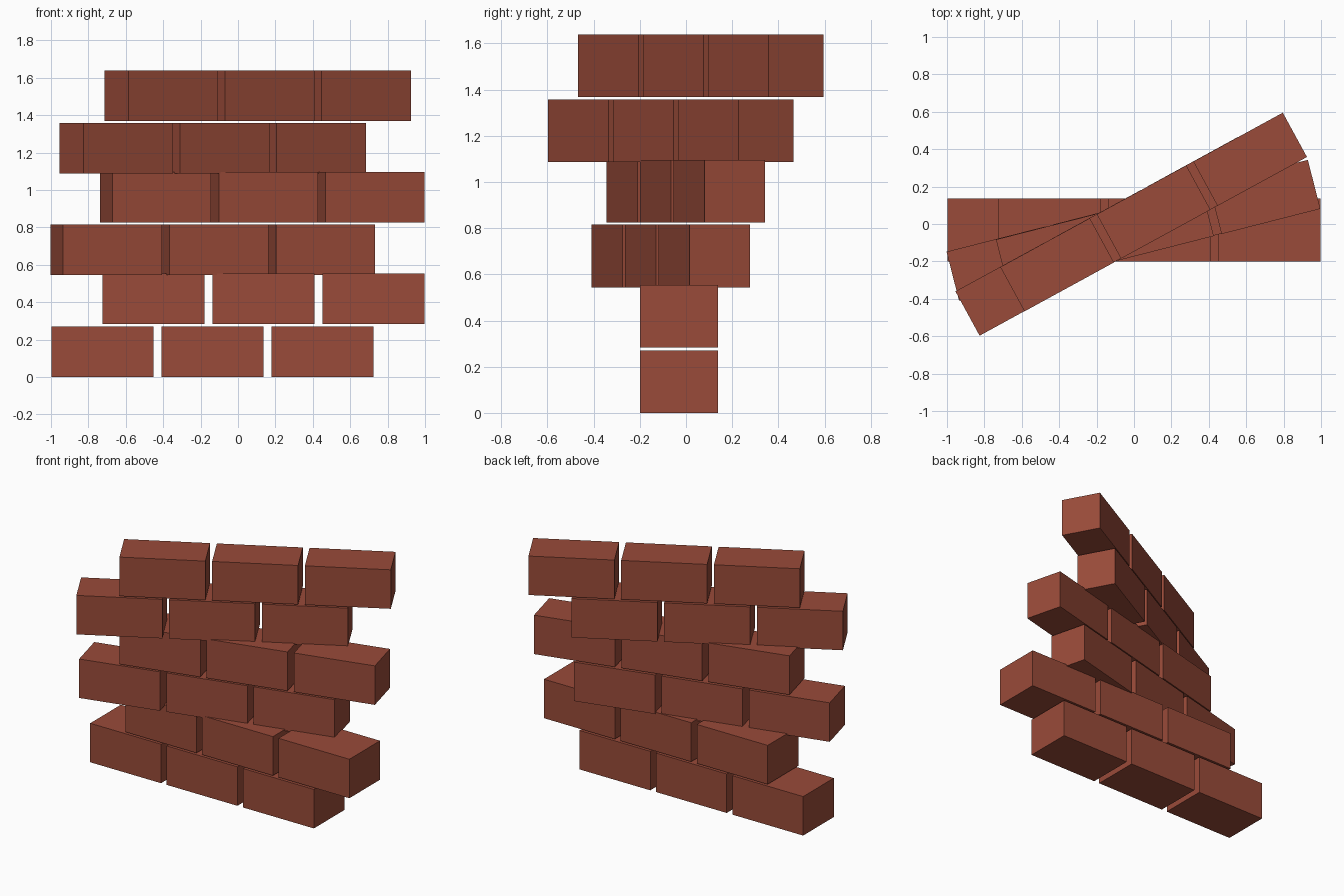
import bpy
from math import cos, sin

cube = bpy.data.objects.get("Cube")
if cube:
    bpy.data.objects.remove(cube, do_unlink=True)

# Brick red material
brick_red = bpy.data.materials.new("brick_red")
brick_red.use_nodes = True
colour = (0.32, 0.07, 0.041, 1)
brick_red.diffuse_color = colour
brick_red.node_tree.nodes["Principled BSDF"].inputs["Base Color"].default_value = colour

LENGTH, HEIGHT, PITCH = 0.545, 0.271, 0.588


def brick(name, location, depth, angle):
    bpy.ops.mesh.primitive_cube_add(size=1, location=location, rotation=(0, 0, angle))
    obj = bpy.context.object
    obj.name = name
    obj.scale = (LENGTH, depth, HEIGHT)
    obj.data.materials.append(brick_red)


# Courses of three bricks, bottom to top: centre x, centre y, base z, depth, turn
courses = [
    (-0.137, -0.031, 0.0, 0.337, 0),
    (0.136, -0.031, 0.283, 0.337, 0),
    (-0.135, -0.066, 0.544, 0.27, 0.25),
    (0.129, -0.001, 0.825, 0.27, 0.25),
    (-0.135, -0.066, 1.087, 0.27, 0.5),
    (0.105, 0.064, 1.368, 0.27, 0.5),
]

for row, (x, y, z, depth, angle) in enumerate(courses, 1):
    for side, label in ((-1, "right"), (0, "middle"), (1, "left")):
        offset = side * PITCH
        centre = (x + offset * cos(angle), y + offset * sin(angle), z + HEIGHT / 2)
        brick(f"course_{row}_{label}_brick", centre, depth, angle)
